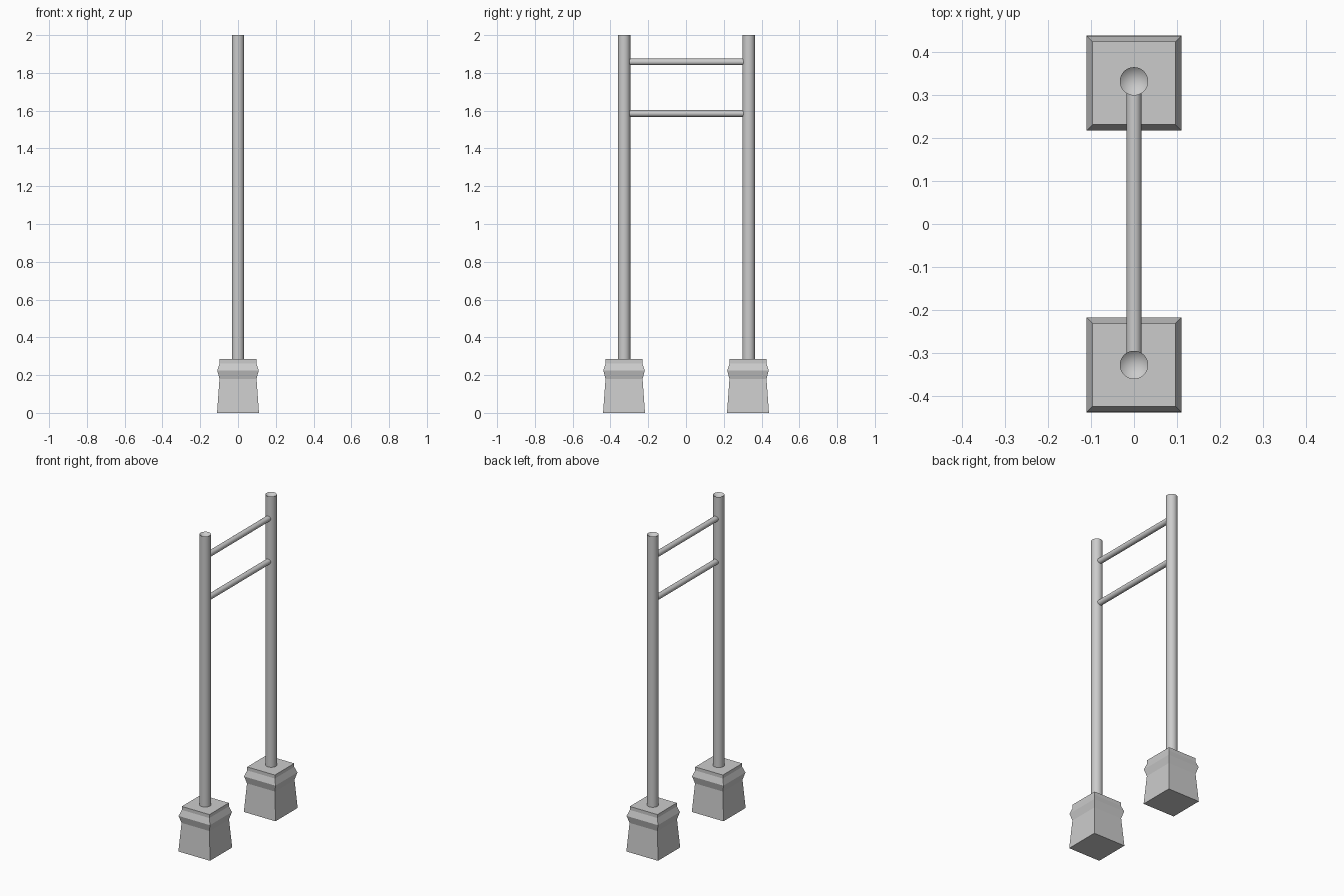
import bpy, bmesh
from math import pi
from mathutils import Matrix, Vector

if "Cube" in bpy.data.objects:
    bpy.data.objects.remove(bpy.data.objects["Cube"])


def to_object(bm, name):
    bmesh.ops.recalc_face_normals(bm, faces=bm.faces[:])
    mesh = bpy.data.meshes.new(name)
    bm.to_mesh(mesh)
    bm.free()
    obj = bpy.data.objects.new(name, mesh)
    bpy.context.collection.objects.link(obj)
    return obj


def smooth(obj):
    bpy.ops.object.select_all(action='DESELECT')
    obj.select_set(True)
    bpy.context.view_layer.objects.active = obj
    bpy.ops.object.shade_smooth_by_angle()


# square pedestal: half width and height of each level
PROFILE = [(0.111, 0), (0.098, 0.18), (0.11, 0.225), (0.097, 0.262), (0.097, 0.284)]


def pedestal(name, y):
    bm = bmesh.new()
    rings = [[bm.verts.new((sx * h, y + sy * h, z))
              for sx, sy in ((-1, -1), (1, -1), (1, 1), (-1, 1))] for h, z in PROFILE]
    for a, b in zip(rings, rings[1:]):
        for i in range(4):
            j = (i + 1) % 4
            bm.faces.new((a[i], a[j], b[j], b[i]))
    bm.faces.new(rings[0][::-1])
    bm.faces.new(rings[-1])
    return to_object(bm, name)


# round post with a conical dimple in its top
def post(name, y, z0=0.27, z1=2.0, radius=0.033, dimple=0.03):
    bm = bmesh.new()
    bmesh.ops.create_cone(bm, cap_ends=True, cap_tris=True, segments=32,
                          radius1=radius, radius2=radius, depth=z1 - z0,
                          matrix=Matrix.Translation((0, y, (z0 + z1) / 2)))
    tip = min(bm.verts, key=lambda v: (v.co - Vector((0, y, z1))).length)
    tip.co.z -= dimple
    smooth(to_object(bm, name))


# thin crossbar running along y between the posts
def rung(name, z):
    bm = bmesh.new()
    bmesh.ops.create_cone(bm, cap_ends=True, segments=24, radius1=0.0175,
                          radius2=0.0175, depth=0.61,
                          matrix=Matrix.Translation((0, 0.002, z)) @ Matrix.Rotation(pi / 2, 4, 'X'))
    smooth(to_object(bm, name))


for side, base_y, post_y in (("front", -0.328, -0.328), ("back", 0.328, 0.332)):
    pedestal(side + "_pedestal", base_y)
    post(side + "_post", post_y)
rung("upper_crossbar", 1.858)
rung("lower_crossbar", 1.585)
